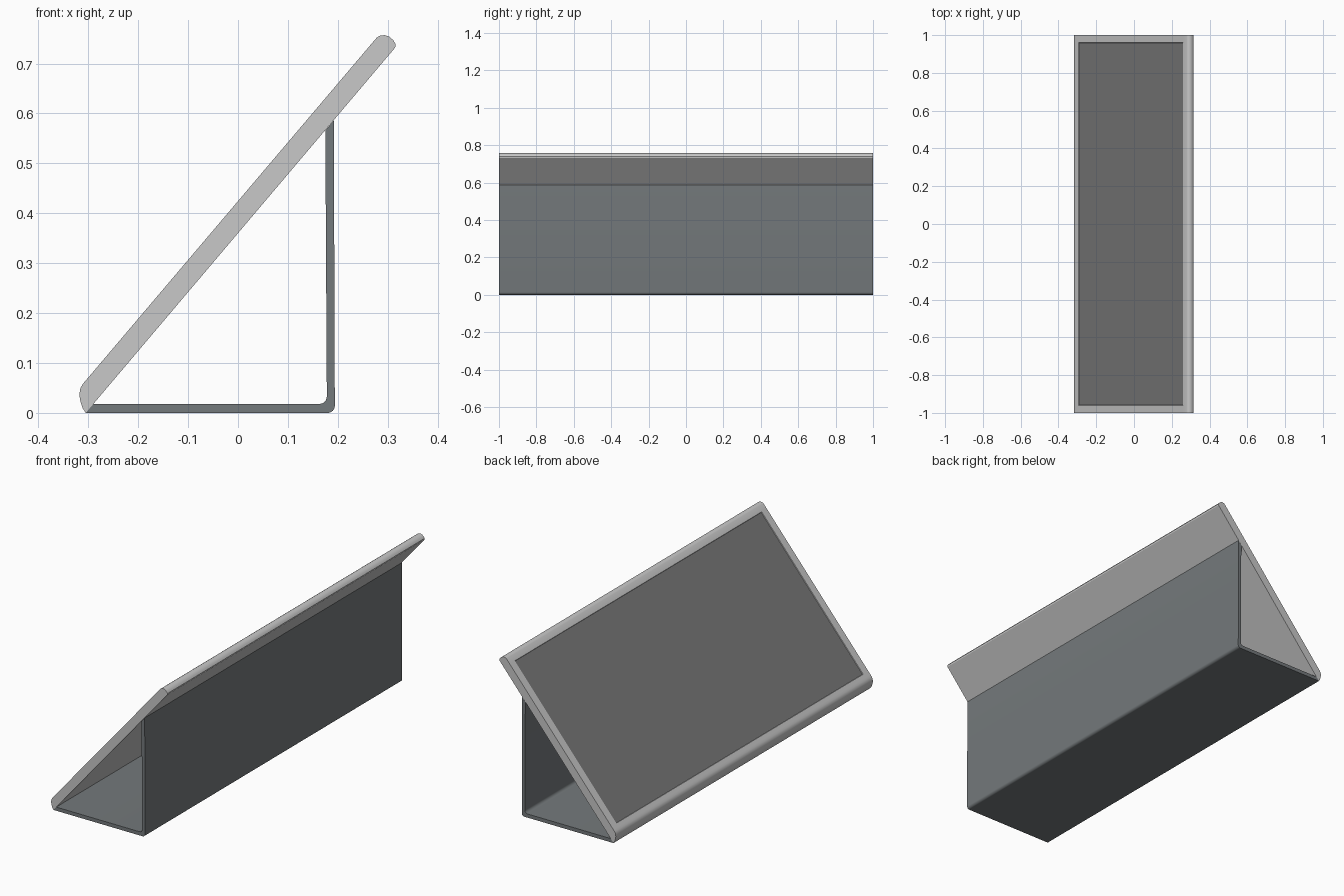
import bpy, bmesh, math
from mathutils import Vector

cube = bpy.data.objects.get("Cube")
if cube:
    bpy.data.objects.remove(cube, do_unlink=True)


def material(name, rgb):
    m = bpy.data.materials.new(name)
    m.use_nodes = True
    m.diffuse_color = (*rgb, 1)
    m.node_tree.nodes["Principled BSDF"].inputs["Base Color"].default_value = (*rgb, 1)
    return m


light_grey = material("light grey", (0.58, 0.58, 0.58))
dark_grey = material("dark grey", (0.19, 0.19, 0.192))
slate = material("slate grey", (0.175, 0.192, 0.2))

HALF = 1.0                          # half length along y
SLOPE = Vector((0.647, 0, 0.762))   # direction up the panel
NORMAL = Vector((-0.762, 0, 0.647))


def arc(cx, cz, r, start, end, steps=6):
    """Points on a circular corner, angles in degrees."""
    angles = [math.radians(start + (end - start) * i / steps) for i in range(steps + 1)]
    return [(cx + r * math.cos(a), cz + r * math.sin(a)) for a in angles]


def extrude_profile(profile):
    """Solid with an xz outline, running the full length in y."""
    bm = bmesh.new()
    face = bm.faces.new([bm.verts.new((x, -HALF, z)) for x, z in profile])
    ext = bmesh.ops.extrude_face_region(bm, geom=[face])["geom"]
    verts = [g for g in ext if isinstance(g, bmesh.types.BMVert)]
    bmesh.ops.translate(bm, verts=verts, vec=(0, 2 * HALF, 0))
    bmesh.ops.recalc_face_normals(bm, faces=bm.faces)
    return bm


def finish(bm, name, mats):
    mesh = bpy.data.meshes.new(name)
    bm.to_mesh(mesh)
    bm.free()
    obj = bpy.data.objects.new(name, mesh)
    bpy.context.collection.objects.link(obj)
    for m in mats:
        mesh.materials.append(m)
    bpy.ops.object.select_all(action='DESELECT')
    obj.select_set(True)
    bpy.context.view_layer.objects.active = obj
    bpy.ops.object.shade_smooth_by_angle(angle=math.radians(30))
    return obj


# Sloping panel with a rounded nose and a rounded top edge
nose = [(-0.305, 0), (-0.311, 0.009), (-0.316, 0.024), (-0.318, 0.036),
        (-0.316, 0.049), (-0.311, 0.058), (-0.305, 0.065)]
top_edge = [(0.278, 0.752), (0.285, 0.756), (0.294, 0.757), (0.303, 0.754),
            (0.311, 0.747), (0.316, 0.739), (0.315, 0.732)]
bm = extrude_profile(nose + top_edge)


def upper_faces():
    return [f for f in bm.faces if f.normal.dot(NORMAL) > 0.995 and f.calc_area() > 0.03]


# Cut the sunken screen into the upper face
cuts = [(Vector((-0.293, 0, 0.079)), SLOPE), (Vector((0.26, 0, 0.731)), SLOPE),
        (Vector((0, -0.96, 0)), Vector((0, 1, 0))), (Vector((0, 0.96, 0)), Vector((0, 1, 0)))]
for point, direction in cuts:
    faces = upper_faces()
    edges = {e for f in faces for e in f.edges}
    verts = {v for f in faces for v in f.verts}
    bmesh.ops.bisect_plane(bm, geom=faces + list(edges) + list(verts),
                           plane_co=point, plane_no=direction)
    bm.normal_update()
screen = max(upper_faces(), key=lambda f: f.calc_area())
bmesh.ops.inset_region(bm, faces=[screen], thickness=0.002, depth=-0.003)
screen.material_index = 1
finish(bm, "panel", [light_grey, dark_grey])

# L-shaped stand: base plate, rounded bend and upright
outer = [(-0.305, 0)] + arc(0.18, 0.014, 0.014, -90, 0) + [(0.192, 0.586)]
inner = [(0.175, 0.566)] + arc(0.163, 0.033, 0.015, 0, -90) + [(-0.29, 0.018)]
finish(extrude_profile(outer + inner), "stand", [slate])
